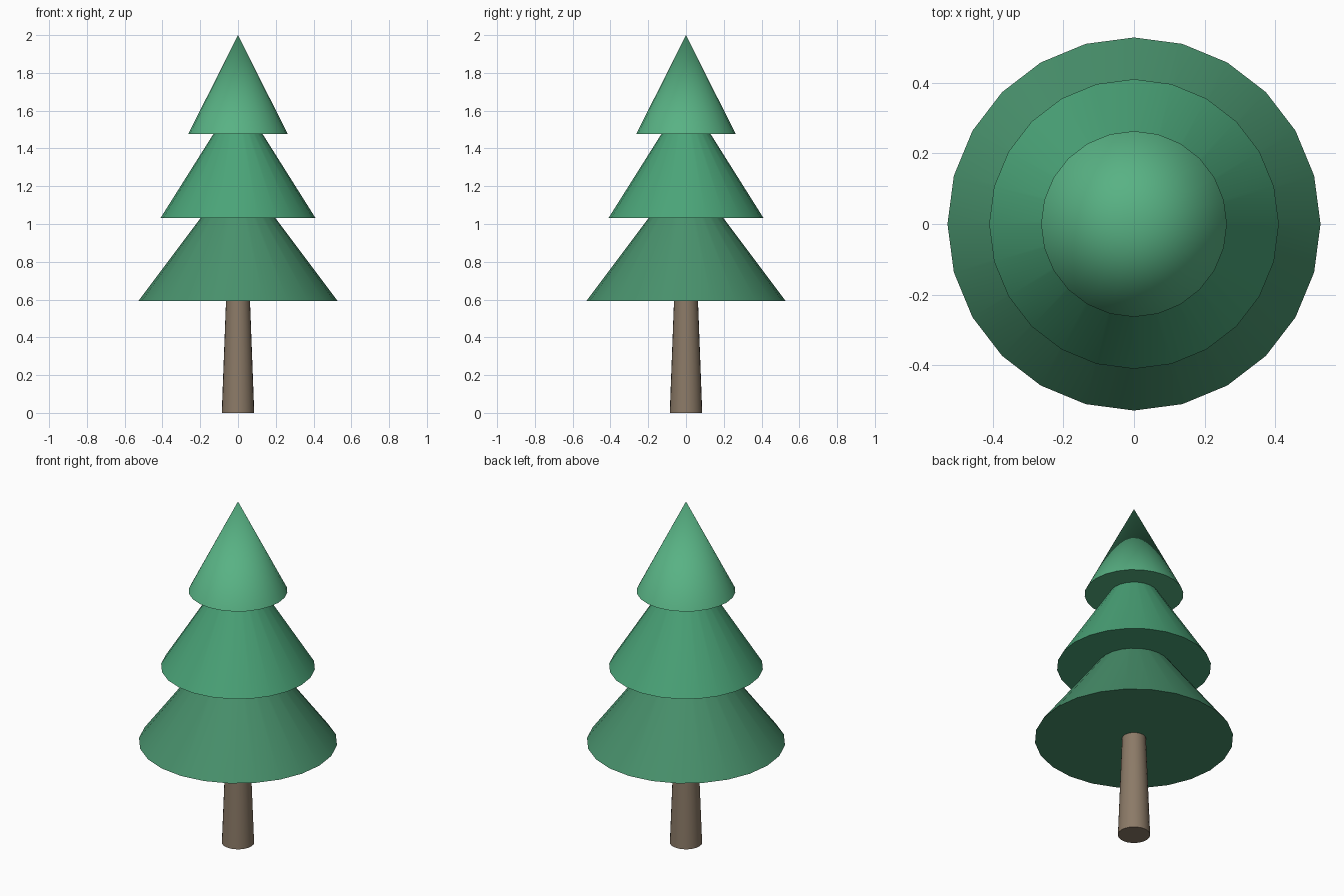
import bpy, math

if "Cube" in bpy.data.objects:
    bpy.data.objects.remove(bpy.data.objects["Cube"])


def material(name, rgb):
    mat = bpy.data.materials.new(name)
    mat.diffuse_color = (*rgb, 1)
    mat.use_nodes = True
    mat.node_tree.nodes["Principled BSDF"].inputs["Base Color"].default_value = mat.diffuse_color
    return mat


def cone(name, z0, z1, r0, r1, mat, sides=24):
    bpy.ops.mesh.primitive_cone_add(vertices=sides, radius1=r0, radius2=r1,
                                    depth=z1 - z0, location=(0, 0, (z0 + z1) / 2))
    ob = bpy.context.object
    ob.name = name
    ob.data.materials.append(mat)
    bpy.ops.object.shade_smooth_by_angle(angle=math.radians(35))
    return ob


# tapered trunk, reaching slightly into the foliage
cone("trunk", 0, 0.66, 0.086, 0.061, material("bark", (0.26, 0.195, 0.136)))

# three foliage tiers: base height, top height, base radius, top radius
tiers = [
    ("lower_foliage", 0.592, 1.18, 0.528, 0.087, (0.065, 0.283, 0.150)),
    ("middle_foliage", 1.032, 1.58, 0.410, 0.065, (0.069, 0.371, 0.188)),
    ("top_foliage", 1.477, 2.0, 0.263, 0.0, (0.098, 0.445, 0.231)),
]
for name, z0, z1, r0, r1, rgb in tiers:
    cone(name, z0, z1, r0, r1, material(name + "_green", rgb))
